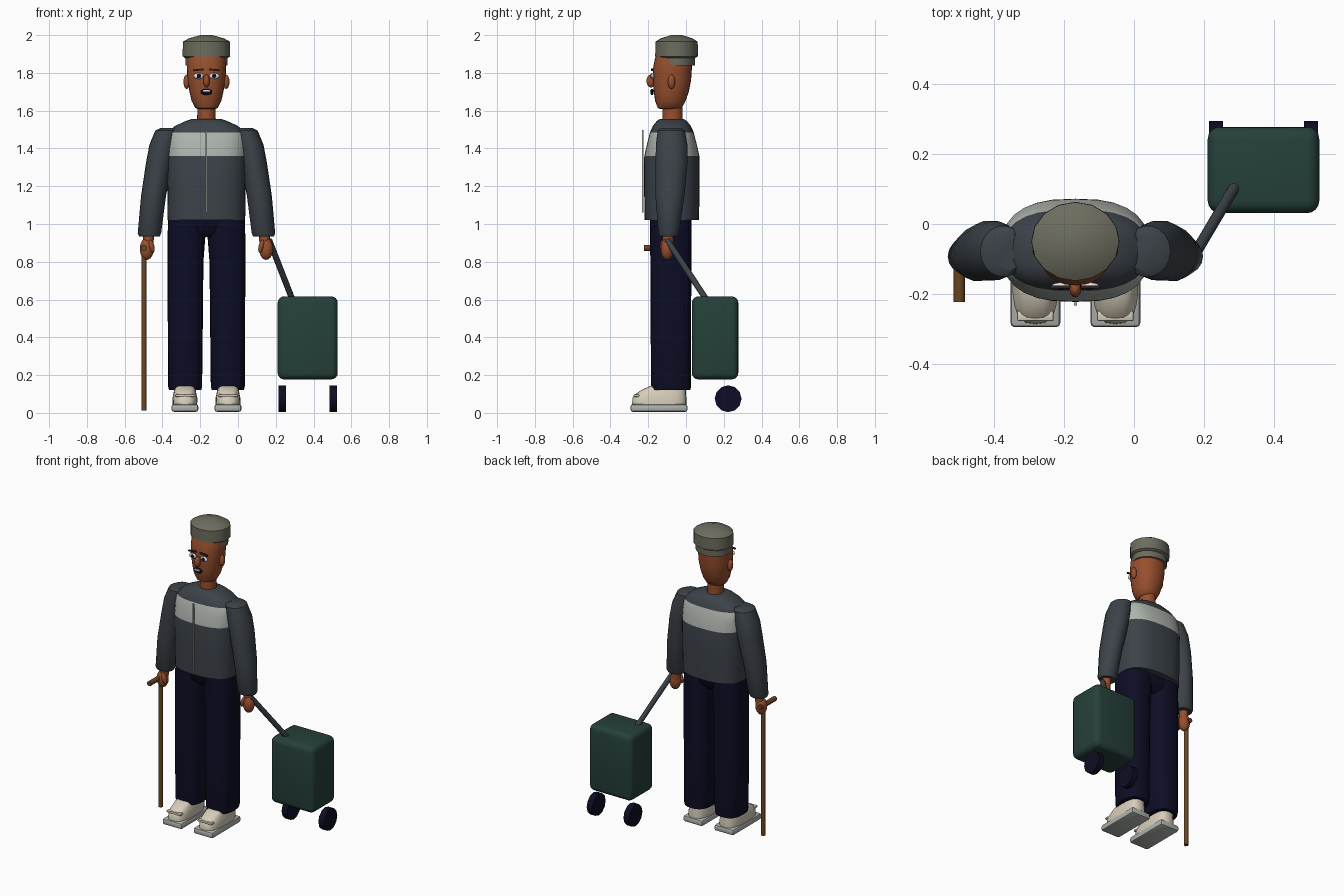
import bpy, bmesh, math
from mathutils import Vector, Matrix

CX, CY = -0.167, -0.075   # centre of the figure


def material(name, rgb):
    m = bpy.data.materials.new(name)
    m.diffuse_color = (*rgb, 1)
    return m


SKIN = material("skin brown", (0.31, 0.078, 0.027))
JACKET = material("jacket slate", (0.045, 0.055, 0.066))
GREY = material("light grey", (0.43, 0.456, 0.42))
NAVY = material("navy", (0.004, 0.004, 0.019))
CREAM = material("cream", (0.68, 0.61, 0.49))
HAT = material("hat olive grey", (0.15, 0.15, 0.112))
GREEN = material("case green", (0.0185, 0.051, 0.042))
WOOD = material("wood brown", (0.147, 0.058, 0.017))
WHITE = material("white", (0.85, 0.85, 0.85))
BROW = material("brow dark", (0.03, 0.015, 0.01))


def finish(bm, name, *mats):
    bmesh.ops.recalc_face_normals(bm, faces=bm.faces)
    me = bpy.data.meshes.new(name)
    bm.to_mesh(me)
    bm.free()
    for m in mats:
        me.materials.append(m)
    ob = bpy.data.objects.new(name, me)
    bpy.context.collection.objects.link(ob)
    return ob


def loft(name, rings, mat, seg=20, n=2.0):
    """Stack of super-ellipse rings (z, cx, cy, rx, ry), capped at both ends."""
    bm = bmesh.new()
    loops = []
    for z, cx, cy, rx, ry in rings:
        loop = []
        for i in range(seg):
            a = 2 * math.pi * i / seg
            c, s = math.cos(a), math.sin(a)
            loop.append(bm.verts.new((cx + rx * math.copysign(abs(c) ** (2 / n), c),
                                      cy + ry * math.copysign(abs(s) ** (2 / n), s), z)))
        loops.append(loop)
    for a, b in zip(loops, loops[1:]):
        for i in range(seg):
            j = (i + 1) % seg
            bm.faces.new((a[i], a[j], b[j], b[i]))
    bm.faces.new(loops[0])
    bm.faces.new(loops[-1])
    return finish(bm, name, mat)


def ball(name, loc, rad, mat, tilt=0):
    bm = bmesh.new()
    bmesh.ops.create_uvsphere(bm, u_segments=16, v_segments=10, radius=1)
    m = Matrix.Translation(loc) @ Matrix.Rotation(tilt, 4, 'Y') @ Matrix.Diagonal((*rad, 1))
    bm.transform(m)
    return finish(bm, name, mat)


def box(name, loc, size, mat, bevel=0, segs=3, tilt=0):
    bm = bmesh.new()
    bmesh.ops.create_cube(bm, size=1)
    bm.transform(Matrix.Diagonal((*size, 1)))
    if bevel:
        bmesh.ops.bevel(bm, geom=bm.edges[:], offset=bevel, segments=segs,
                        profile=0.5, affect='EDGES')
    bm.transform(Matrix.Translation(loc) @ Matrix.Rotation(tilt, 4, 'Y'))
    return finish(bm, name, mat)


def rod(name, a, b, r, mat, seg=12):
    a, b = Vector(a), Vector(b)
    bm = bmesh.new()
    bmesh.ops.create_cone(bm, cap_ends=True, segments=seg, radius1=r, radius2=r,
                          depth=(b - a).length)
    q = (b - a).to_track_quat('Z', 'Y').to_matrix().to_4x4()
    bm.transform(Matrix.Translation((a + b) / 2) @ q)
    return finish(bm, name, mat)


# Jacket body with a light chest band
torso = loft("jacket_body", [(z, CX, CY, rx, ry) for z, rx, ry in (
    (1.02, 0.205, 0.144), (1.2, 0.208, 0.147), (1.36, 0.211, 0.146), (1.43, 0.21, 0.13),
    (1.485, 0.205, 0.116), (1.52, 0.165, 0.1), (1.545, 0.11, 0.08), (1.555, 0.08, 0.065))],
    JACKET, 28, 2.6)
torso.data.materials.append(GREY)
for p in torso.data.polygons:
    if 1.36 < p.center.z < 1.485:
        p.material_index = 1
box("jacket_zip", (CX, -0.228, 1.28), (0.008, 0.008, 0.436), GREY)

# Neck, head and ears
loft("neck", [(1.53, CX, -0.072, 0.05, 0.053), (1.64, CX, -0.072, 0.047, 0.053)], SKIN)
loft("head", [(z, CX, cy, rx, ry) for z, cy, rx, ry in (
    (1.608, -0.086, 0.045, 0.05), (1.615, -0.086, 0.06, 0.064), (1.65, -0.083, 0.078, 0.08),
    (1.70, -0.078, 0.09, 0.093), (1.76, -0.074, 0.1, 0.101), (1.82, -0.072, 0.104, 0.103),
    (1.87, -0.066, 0.104, 0.1), (1.93, -0.06, 0.09, 0.085))], SKIN, 24, 2.2)

# Cap band and crown
loft("hat_band", [(1.838, CX, -0.048, 0.111, 0.095), (1.9, CX, -0.05, 0.113, 0.098)], HAT, 20)
loft("hat_crown", [(z, CX, -0.05, rx, ry) for z, rx, ry in (
    (1.878, 0.112, 0.098), (1.888, 0.126, 0.113), (1.965, 0.125, 0.112),
    (1.982, 0.095, 0.086), (2.0, 0.032, 0.03))], HAT, 16)

# Face details
ball("nose", (CX, -0.185, 1.757), (0.017, 0.024, 0.034), SKIN)
ball("mouth", (CX, -0.18, 1.699), (0.031, 0.009, 0.017), NAVY)
box("teeth", (CX, -0.188, 1.705), (0.036, 0.006, 0.009), WHITE)

for s, side in ((-1, "left"), (1, "right")):
    def X(o):
        return CX + s * o

    ball(side + "_ear", (X(0.104), -0.077, 1.753), (0.018, 0.02, 0.038), SKIN)
    ball(side + "_eye", (X(0.042), -0.176, 1.784), (0.026, 0.009, 0.016), WHITE)
    ball(side + "_pupil", (X(0.04), -0.184, 1.784), (0.011, 0.005, 0.012), NAVY)
    box(side + "_brow", (X(0.042), -0.18, 1.816), (0.056, 0.009, 0.009), BROW, tilt=s * 0.1)

    # Sleeve and hand
    loft(side + "_sleeve", [(z, X(o), cy, rx, ry) for z, o, cy, rx, ry in (
        (0.935, 0.302, -0.092, 0.055, 0.048), (0.95, 0.302, -0.092, 0.062, 0.055),
        (1.15, 0.28, -0.085, 0.066, 0.078), (1.325, 0.249, -0.076, 0.071, 0.086),
        (1.42, 0.23, -0.076, 0.072, 0.085), (1.495, 0.205, -0.078, 0.066, 0.073),
        (1.508, 0.195, -0.078, 0.05, 0.055))], JACKET, 18)
    loft(side + "_wrist", [(0.87, X(0.31), -0.095, 0.026, 0.026),
                           (0.95, X(0.305), -0.095, 0.03, 0.03)], SKIN, 12)
    ball(side + "_hand", (X(0.316), -0.1, 0.868), (0.037, 0.034, 0.058), SKIN)
    ball(side + "_thumb", (X(0.29), -0.122, 0.882), (0.014, 0.016, 0.035), SKIN, s * 0.25)

    # Trouser leg
    loft(side + "_trouser_leg", [(z, X(o), -0.08, rx, ry) for z, o, rx, ry in (
        (0.12, 0.113, 0.085, 0.104), (0.14, 0.113, 0.09, 0.106), (0.5, 0.112, 0.093, 0.107),
        (0.8, 0.111, 0.095, 0.109), (0.93, 0.106, 0.1, 0.11), (1.03, 0.103, 0.1, 0.11))],
        NAVY, 24, 2.5)

    # Shoe: sole, upper and strap
    box(side + "_shoe_sole", (X(0.114), -0.143, 0.026), (0.142, 0.302, 0.04), GREY, 0.012, 2)
    loft(side + "_shoe_upper", [(z, X(0.114), (f + b) / 2, rx, (b - f) / 2) for z, f, b, rx in (
        (0.045, -0.285, 0.002, 0.065), (0.078, -0.284, 0.002, 0.066), (0.1, -0.268, 0.0, 0.061),
        (0.122, -0.235, 0.0, 0.057), (0.142, -0.19, -0.005, 0.052))], CREAM, 24, 3)
    box(side + "_shoe_strap", (X(0.114), -0.262, 0.092), (0.104, 0.03, 0.014), CREAM, 0.005, 2)

    # Case wheel
    wx = 0.369 + s * 0.135
    rod(side + "_case_wheel", (wx - 0.02, 0.223, 0.075), (wx + 0.02, 0.223, 0.075), 0.071, NAVY, 12)

# Trouser seat joining the legs
loft("trouser_seat", [(0.93, CX, -0.08, 0.06, 0.07), (0.96, CX, -0.08, 0.15, 0.1),
                      (1.03, CX, -0.08, 0.19, 0.11)], NAVY, 24, 2.5)

# Walking stick
rod("cane_shaft", (-0.498, -0.1, 0.012), (-0.498, -0.1, 0.87), 0.014, WOOD)
rod("cane_handle", (-0.498, -0.222, 0.873), (-0.498, -0.06, 0.873), 0.016, WOOD)

# Wheeled case and its pull handle
box("case_body", (0.369, 0.154, 0.397), (0.318, 0.246, 0.44), GREEN, 0.035, 4)
rod("case_handle", (0.165, -0.1, 0.915), (0.288, 0.108, 0.6), 0.016, JACKET)

# Smooth shading with crisp edges
for ob in bpy.context.collection.objects:
    ob.select_set(True)
    bpy.context.view_layer.objects.active = ob
bpy.ops.object.shade_smooth_by_angle(angle=math.radians(40))
